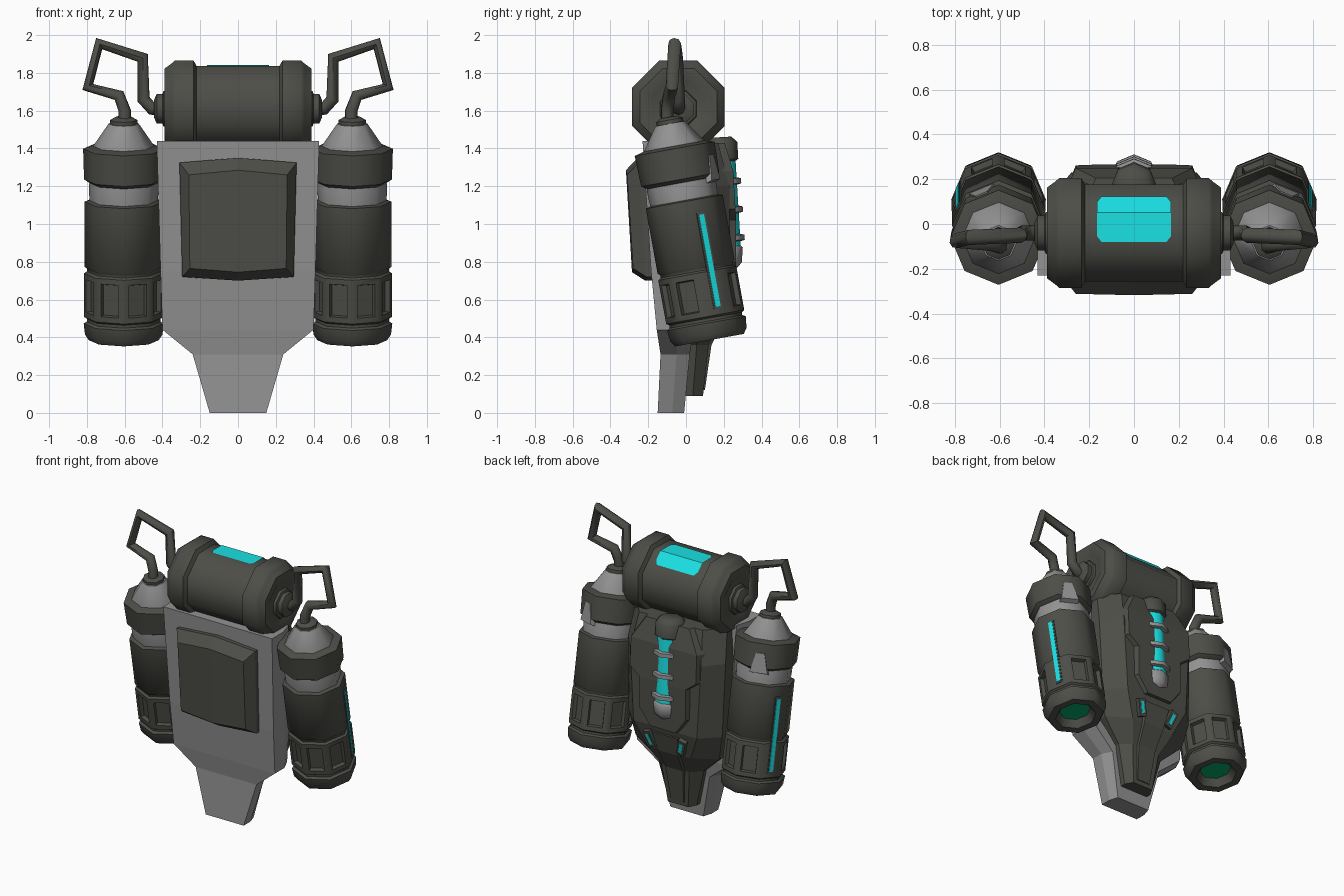
import bpy, bmesh, math
from mathutils import Matrix, Vector

if "Cube" in bpy.data.objects:
    bpy.data.objects.remove(bpy.data.objects["Cube"])

def material(name, r, g, b):
    m = bpy.data.materials.new(name)
    m.diffuse_color = (r, g, b, 1)
    m.use_nodes = True
    m.node_tree.nodes["Principled BSDF"].inputs["Base Color"].default_value = m.diffuse_color
    return m

DARK = material("dark_grey", 0.075, 0.075, 0.065)
GREY = material("light_grey", 0.29, 0.29, 0.29)
CYAN = material("cyan_glow", 0.01, 0.75, 0.77)
GREEN = material("green_glow", 0.0, 0.33, 0.13)

def finish(name, bm, mat, smooth=0):
    bmesh.ops.recalc_face_normals(bm, faces=bm.faces)
    me = bpy.data.meshes.new(name)
    bm.to_mesh(me)
    bm.free()
    me.materials.append(mat)
    ob = bpy.data.objects.new(name, me)
    bpy.context.collection.objects.link(ob)
    if smooth:
        bpy.ops.object.select_all(action='DESELECT')
        ob.select_set(True)
        bpy.context.view_layer.objects.active = ob
        bpy.ops.object.shade_smooth_by_angle(angle=math.radians(smooth))
    return ob

def skin(rows, closed=True, caps=True):
    """Bridge rows of points with quads; returns the bmesh and the quad bands."""
    bm = bmesh.new()
    vs = [[bm.verts.new(p) for p in row] for row in rows]
    n = len(rows[0])
    bands = []
    for a, b in zip(vs, vs[1:]):
        bands.append([bm.faces.new((a[i], a[(i + 1) % n], b[(i + 1) % n], b[i]))
                      for i in range(n if closed else n - 1)])
    if caps:
        bm.faces.new(vs[0])
        bm.faces.new(vs[-1])
    return bm, bands

def ring_rows(profile, phase=0.0, n=8):
    return [[(r * math.cos(phase + 2 * math.pi * i / n),
              r * math.sin(phase + 2 * math.pi * i / n), s) for i in range(n)]
            for s, r in profile]

def lathe(name, profile, mat, mtx, phase=0.0, caps=True, smooth=50):
    bm, _ = skin(ring_rows(profile, phase), caps=caps)
    bm.transform(mtx)
    return finish(name, bm, mat, smooth)

def slab(name, sections, mat):
    """Loft of horizontal sections: z, front half width, back half width, front y, back y."""
    rows = [[(-w, yf, z), (w, yf, z), (w, yf + (yb - yf) * .55, z), (wb, yb, z),
             (-wb, yb, z), (-w, yf + (yb - yf) * .55, z)] for z, w, wb, yf, yb in sections]
    bm, _ = skin(rows)
    return finish(name, bm, mat)

def box(name, size, mat, mtx):
    bm = bmesh.new()
    bmesh.ops.create_cube(bm, size=1)
    bm.transform(mtx @ Matrix.Diagonal((*size, 1)))
    return finish(name, bm, mat)

T = Matrix.Translation
def R(deg, axis):
    return Matrix.Rotation(math.radians(deg), 4, axis)

# back plate
slab("back_plate", [(0, .15, .13, -.15, -.01), (.31, .24, .20, -.135, .02),
                    (.44, .40, .36, -.155, .04), (.75, .41, .38, -.185, .04),
                    (1.44, .43, .40, -.23, .0)], GREY)

# front cushion with a bevelled edge and slight centre ridge
def cushion_row(w_top, w_bot, z_top, z_bot, y_top, y_bot, rise):
    return [(-w_top, y_top, z_top), (0, y_top - .006, z_top + rise), (w_top, y_top, z_top),
            (w_bot, y_bot, z_bot), (0, y_bot - .006, z_bot - rise * .8), (-w_bot, y_bot, z_bot)]
bm, _ = skin([cushion_row(.31, .295, 1.325, .72, -.20, -.16, .025),
              cushion_row(.31, .295, 1.325, .72, -.25, -.21, .025),
              cushion_row(.26, .255, 1.26, .765, -.312, -.28, .025)], caps=False)
bm.verts.ensure_lookup_table()
f = bm.verts[-6:]
bm.faces.new((f[0], f[1], f[4], f[5]))
bm.faces.new((f[1], f[2], f[3], f[4]))
finish("front_cushion", bm, DARK)

# rear shell, raised frame and tail ridge
slab("rear_shell", [(.09, .11, .08, -.03, .09), (.36, .18, .11, -.02, .12),
                    (.50, .33, .17, -.02, .19), (.68, .37, .25, -.02, .235),
                    (1.2, .385, .28, -.05, .23), (1.43, .36, .25, -.1, .17)], DARK)
slab("rear_frame", [(.69, .12, .10, .1, .262), (.80, .21, .18, .1, .265),
                    (1.02, .21, .18, .1, .265), (1.08, .29, .26, .1, .262),
                    (1.28, .29, .26, .1, .25), (1.43, .20, .17, .05, .205)], DARK)
slab("tail_ridge", [(.12, .07, .05, .0, .10), (.36, .09, .07, .0, .135),
                    (.50, .13, .08, .0, .205), (.64, .16, .1, .0, .24)], DARK)

# rear glowing capsule with rings
cap = T((0, .21, .80)) @ R(3.5, 'X')
lathe("capsule_glass", [(.04, .085), (.54, .085)], CYAN, cap)
lathe("capsule_foot", [(-.05, .04), (-.01, .085), (.07, .095), (.08, .085)], GREY, cap)
for i in range(3):
    s = .105 + .15 * i
    lathe("capsule_ring", [(s, .09), (s + .005, .108), (s + .032, .108), (s + .037, .09)], GREY, cap)
lathe("capsule_top", [(.53, .085), (.54, .10), (.63, .10), (.66, .07)], DARK, cap)

# top horizontal tank
tank = T((0, -.04, 1.62)) @ R(90, 'Y')
half = [(.22, .235), (.235, .265), (.335, .265), (.35, .25), (.388, .22), (.388, .17), (.378, .15)]
lathe("top_tank", [(-s, r) for s, r in reversed(half)] + half, DARK, tank, math.pi / 8)

# top tank window, wrapped over the upper edge
zt = 1.62 + .217 + .006
bm, _ = skin([[(-w, y, zt - max(0, y - .052)), (w, y, zt - max(0, y - .052))]
              for y, w in [(-.08, .145), (-.055, .165), (.052, .165), (.10, .165), (.122, .145)]],
             closed=False, caps=False)
for face in bm.faces:
    face.normal_update()
finish("top_window", bm, CYAN)

body = [(.055, .10), (0, .135), (0, .185), (.03, .205), (.09, .212), (.10, .195), (.115, .195),
        (.125, .21), (.36, .21), (.37, .195), (.385, .195), (.395, .207), (.745, .207), (.755, .17)]
hose = [(.41, -.04, 1.61), (.455, -.04, 1.61), (.50, -.04, 1.66), (.505, -.05, 1.88),
        (.735, -.06, 1.955), (.795, -.075, 1.725), (.63, -.09, 1.68), (.60, -.10, 1.60),
        (.60, -.10, 1.53)]

for side, tag in ((1, "right"), (-1, "left")):
    base = T((side * .605, .124, .385)) @ R(10.3, 'X')

    # side tank body with recessed slots, leaving the strip face plain
    bm, bands = skin(ring_rows(body), caps=False)
    strip_face = 0 if side > 0 else 3
    slots = [fc for i, fc in enumerate(bands[7]) if i != strip_face]
    bmesh.ops.recalc_face_normals(bm, faces=bm.faces)
    bmesh.ops.inset_individual(bm, faces=slots, thickness=.042, depth=0)
    bmesh.ops.inset_individual(bm, faces=slots, thickness=.008, depth=-.025)
    bm.transform(base)
    finish(tag + "_tank_body", bm, DARK, 50)

    # nozzle glow, neck cone, collar and hose socket
    lathe(tag + "_nozzle_glow", [(.05, .105), (.06, .105)], GREEN, base)
    lathe(tag + "_tank_neck", [(.72, .18), (.83, .185), (.9, .17), (1.03, .172), (1.165, .08)], GREY, base)
    lathe(tag + "_tank_collar", [(.845, .18), (.865, .21), (1.03, .215), (1.045, .16)], DARK, base)
    lathe(tag + "_hose_socket", [(1.15, .072), (1.185, .072), (1.20, .045)], DARK, base)

    # glowing strip on the outer rear face, in a thin frame
    turn = 22.5 if side > 0 else 157.5
    out = base @ R(turn, 'Z')
    box(tag + "_strip_frame", (.012, .048, .52), DARK, out @ T((.192, 0, .415)))
    box(tag + "_glow_strip", (.016, .03, .495), CYAN, out @ T((.194, 0, .415)))

    # tapered grey notch on the collar
    turn = 67.5 if side > 0 else 112.5
    out = base @ R(turn, 'Z')
    bm, _ = skin([[(x, -wy, z), (x, wy, z), (x, wt, zt2), (x, -wt, zt2)]
                  for x, wy, wt, z, zt2 in [(.17, .065, .03, .82, .97), (.202, .06, .028, .83, .965)]])
    bm.transform(out)
    finish(tag + "_collar_notch", bm, GREY)

    # fitting on the end of the top tank
    end = T((0, -.04, 1.61)) @ R(90 * side, 'Y')
    lathe(tag + "_tank_fitting", [(.36, .11), (.395, .10), (.40, .085), (.43, .085), (.445, .05)],
          DARK, end, math.pi / 8)

    # hose
    cu = bpy.data.curves.new(tag + "_hose", 'CURVE')
    cu.dimensions = '3D'
    cu.bevel_depth = .034
    cu.bevel_resolution = 2
    cu.use_fill_caps = True
    sp = cu.splines.new('POLY')
    sp.points.add(len(hose) - 1)
    for p, (x, y, z) in zip(sp.points, hose):
        p.co = (x * side, y, z, 1)
    cu.materials.append(DARK)
    ob = bpy.data.objects.new(tag + "_hose", cu)
    bpy.context.collection.objects.link(ob)
    bpy.ops.object.select_all(action='DESELECT')
    ob.select_set(True)
    bpy.context.view_layer.objects.active = ob
    bpy.ops.object.convert(target='MESH')
    bpy.ops.object.shade_smooth_by_angle(angle=math.radians(50))

    # angled light slots on the lower shell
    m = T((side * .125, .218, .585)) @ R(-15, 'X') @ R(side * 18, 'Y')
    box(tag + "_slot_frame", (.055, .045, .12), DARK, m)
    box(tag + "_slot_light", (.025, .05, .08), CYAN, m)
